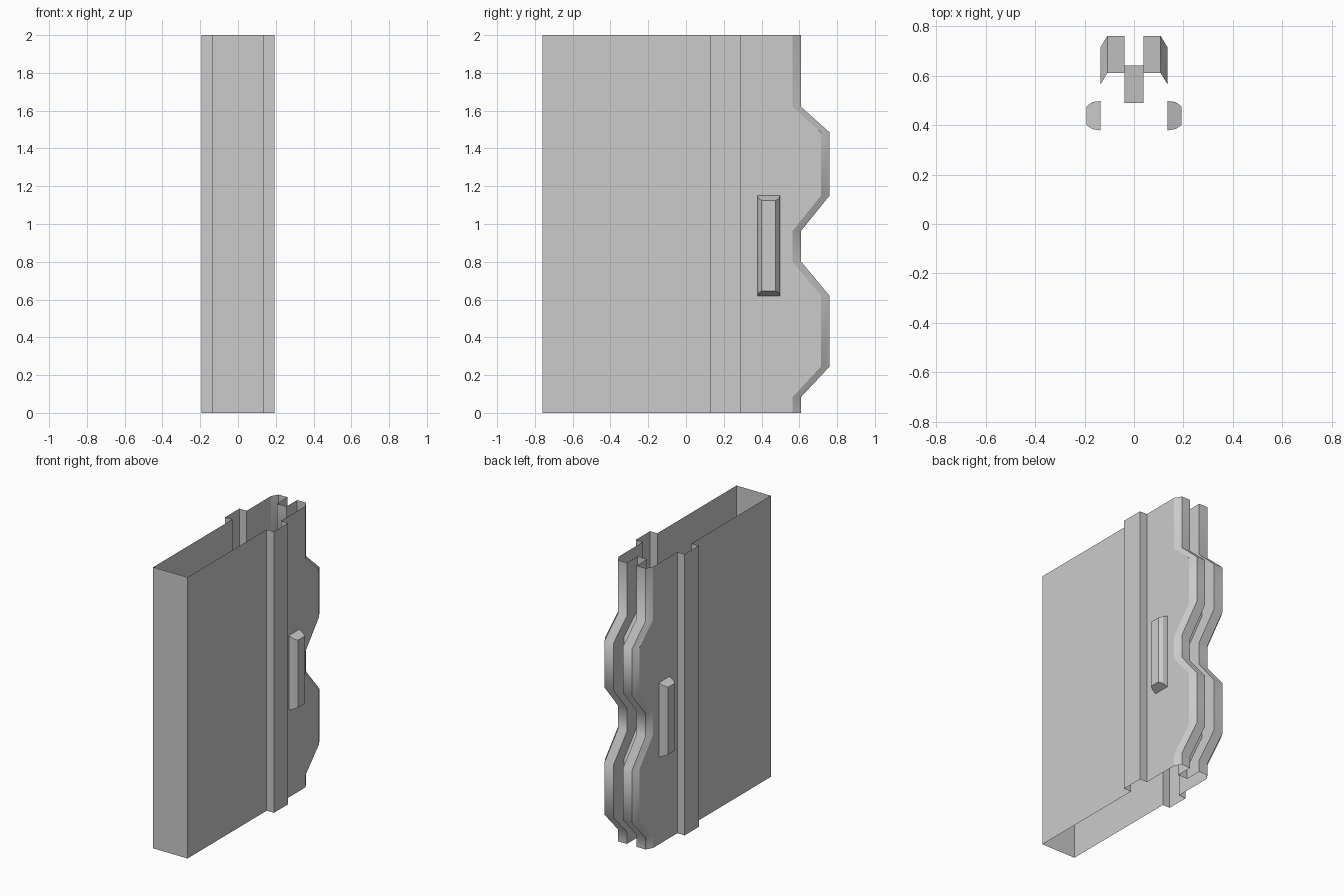
import bpy, bmesh

if "Cube" in bpy.data.objects:
    bpy.data.objects.remove(bpy.data.objects["Cube"])

# Wavy interlocking edge: (height, how far it bulges in +y)
WAVE = [(0, 0), (0.085, 0), (0.245, 0.15), (0.62, 0.15), (0.80, 0),
        (0.965, 0), (1.15, 0.15), (1.485, 0.15), (1.62, 0), (2, 0)]

# Right half of the plan section: (x, y, follows the wave)
HALF = [(0.135, -0.76, 0), (0.135, 0.13, 0), (0.192, 0.13, 0), (0.192, 0.29, 0),
        (0.135, 0.29, 0), (0.135, 0.565, 1), (0.108, 0.61, 1),
        (0.038, 0.61, 1), (0.038, 0.49, 1)]


def make_object(name, bm):
    mesh = bpy.data.meshes.new(name)
    bm.to_mesh(mesh)
    bm.free()
    obj = bpy.data.objects.new(name, mesh)
    bpy.context.collection.objects.link(obj)
    return obj


def skin(bm, rings):
    """Join successive closed rings of points with quads."""
    rows = [[bm.verts.new(p) for p in ring] for ring in rings]
    n = len(rows[0])
    for a, b in zip(rows, rows[1:]):
        for i in range(n):
            j = (i + 1) % n
            bm.faces.new((a[i], a[j], b[j], b[i]))
    return rows


# Door panel: open-ended shell with ribs, grooved and waved back edge
section = HALF + [(-x, y, w) for x, y, w in reversed(HALF)]
bm = bmesh.new()
skin(bm, [[(x, y + w * bulge, z) for x, y, w in section] for z, bulge in WAVE])
for f in bm.faces:
    f.smooth = True
# Upright corners stay sharp, the wave blends softly along its height
for e in bm.edges:
    a, b = e.verts
    e.smooth = abs(a.co.z - b.co.z) < 1e-5
make_object("door_panel", bm)

# Handles: bevelled blocks, one on each side (x, y0, y1, z0, z1)
LAYERS = [(0.135, 0.378, 0.497, 0.62, 1.15),
          (0.169, 0.384, 0.493, 0.635, 1.135),
          (0.192, 0.40, 0.475, 0.645, 1.125)]
for side, label in ((1, "right"), (-1, "left")):
    bm = bmesh.new()
    rows = skin(bm, [[(side * x, y0, z0), (side * x, y1, z0),
                      (side * x, y1, z1), (side * x, y0, z1)]
                     for x, y0, y1, z0, z1 in LAYERS])
    cap = rows[-1] if side > 0 else rows[-1][::-1]
    bm.faces.new(cap)
    if side < 0:
        bmesh.ops.reverse_faces(bm, faces=[f for f in bm.faces if len(set(f.verts) & set(cap)) < 4])
    make_object(label + "_handle", bm)
